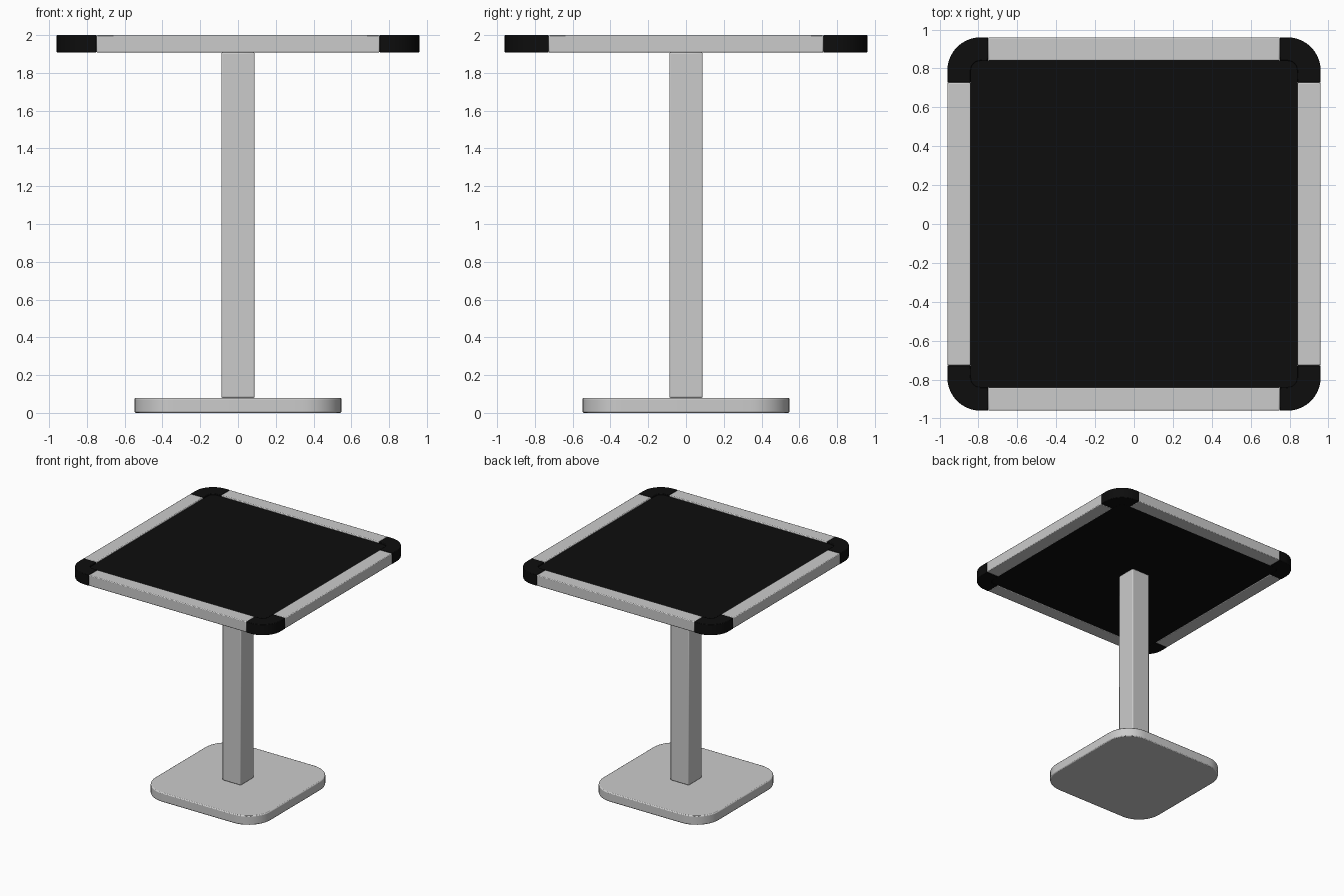
import bpy, bmesh
from math import sin, cos, pi

if "Cube" in bpy.data.objects:
    bpy.data.objects.remove(bpy.data.objects["Cube"])

black = bpy.data.materials.new("black_plastic")
black.diffuse_color = (0.004, 0.004, 0.004, 1)
black.use_nodes = True
black.node_tree.nodes["Principled BSDF"].inputs["Base Color"].default_value = black.diffuse_color


def arc(cx, cy, r, a0, a1, n=10):
    return [(cx + r * cos(a0 + (a1 - a0) * i / n), cy + r * sin(a0 + (a1 - a0) * i / n))
            for i in range(n + 1)]


def prism(name, outline, z0, z1, bevel=0.0, mat=None):
    bm = bmesh.new()
    face = bm.faces.new([bm.verts.new((x, y, z0)) for x, y in outline])
    ext = bmesh.ops.extrude_face_region(bm, geom=[face])
    top = [v for v in ext["geom"] if isinstance(v, bmesh.types.BMVert)]
    bmesh.ops.translate(bm, verts=top, vec=(0, 0, z1 - z0))
    bmesh.ops.recalc_face_normals(bm, faces=bm.faces)
    me = bpy.data.meshes.new(name)
    bm.to_mesh(me)
    bm.free()
    ob = bpy.data.objects.new(name, me)
    bpy.context.collection.objects.link(ob)
    if mat:
        me.materials.append(mat)
    if bevel:
        mod = ob.modifiers.new("edge_softening", 'BEVEL')
        mod.width = bevel
        mod.segments = 2
        mod.limit_method = 'ANGLE'
        mod.angle_limit = 0.7
    bpy.ops.object.select_all(action='DESELECT')
    bpy.context.view_layer.objects.active = ob
    ob.select_set(True)
    bpy.ops.object.shade_smooth_by_angle(angle=0.6)
    return ob


def rect(x0, x1, y0, y1):
    return [(x0, y0), (x1, y0), (x1, y1), (x0, y1)]


def rounded_square(h, r):
    c = h - r
    pts = []
    for k, (sx, sy) in enumerate([(1, 1), (-1, 1), (-1, -1), (1, -1)]):
        pts += arc(sx * c, sy * c, r, k * pi / 2, (k + 1) * pi / 2)
    return pts


H, I = 0.96, 0.84          # outer and inner half width of the rim
Z0, Z1 = 1.908, 2.0
RX, RY = 0.75, 0.727       # half lengths of the rails
R, F = 0.17, 0.05          # corner radius and inner fillet

# Foot and column
prism("base_plate", rounded_square(0.548, 0.21), 0, 0.08, 0.008)
prism("column", rect(-0.088, 0.088, -0.088, 0.088), 0.08, 1.908, 0.007)

# Table top panel
prism("top_panel", rounded_square(I, F), 1.912, 1.988, 0, black)

# Straight rim rails
for s, a, b in ((1, "back", "right"), (-1, "front", "left")):
    y0, y1 = sorted((s * I, s * H))
    prism(a + "_rail", rect(-RX, RX, y0, y1), Z0, Z1, 0.006)
    prism(b + "_rail", rect(y0, y1, -RY, RY), Z0, Z1, 0.006)

# Rounded corner caps
corner = ([(H, RY)] + arc(H - R, H - R, R, 0, pi / 2) + [(RX, H), (RX, I)]
          + arc(I - F, I - F, F, pi / 2, 0, 6) + [(I, RY)])
for sx, nx in ((1, "right"), (-1, "left")):
    for sy, ny in ((1, "back"), (-1, "front")):
        prism(f"{ny}_{nx}_corner_cap", [(sx * x, sy * y) for x, y in corner],
              Z0 - 0.001, Z1, 0.004, black)
